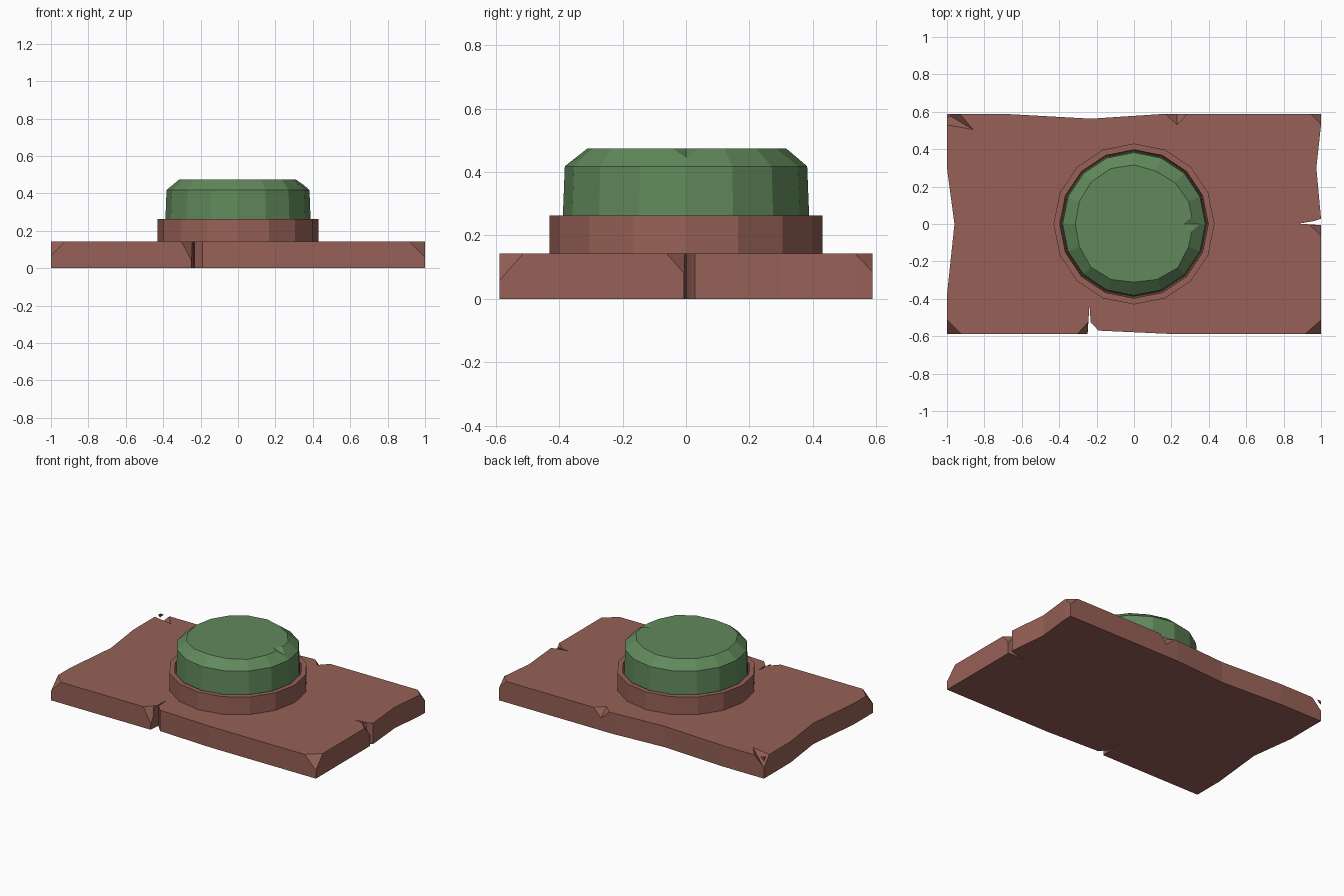
import bpy, bmesh
from math import sin, cos, pi
from mathutils import Vector

if "Cube" in bpy.data.objects:
    bpy.data.objects.remove(bpy.data.objects["Cube"])


def make_object(name, bm):
    bmesh.ops.recalc_face_normals(bm, faces=bm.faces)
    me = bpy.data.meshes.new(name)
    bm.to_mesh(me)
    bm.free()
    ob = bpy.data.objects.new(name, me)
    bpy.context.collection.objects.link(ob)
    return ob


def paint(ob, mat):
    ob.data.materials.clear()
    ob.data.materials.append(mat)
    for p in ob.data.polygons:
        p.material_index = 0


def chip(ob, a, b, c, d, groove, grow=1.5):
    """Cut a tetrahedron away. groove: V chip along edge c-d; otherwise d is the
    removed corner and a, b, c span a flat facet."""
    pts = [Vector(p) for p in (a, b, c, d)]
    mid = (pts[2] + pts[3]) / 2 if groove else (pts[0] + pts[1] + pts[2]) / 3
    bm = bmesh.new()
    vs = [bm.verts.new(mid + (p - mid) * grow) for p in pts]
    for i in range(4):
        bm.faces.new([v for j, v in enumerate(vs) if j != i])
    cutter = make_object("chip_cutter", bm)
    cutter.hide_render = True
    mod = ob.modifiers.new("chip", 'BOOLEAN')
    mod.operation, mod.solver, mod.object = 'DIFFERENCE', 'EXACT', cutter
    bpy.context.view_layer.objects.active = ob
    bpy.ops.object.modifier_apply(modifier=mod.name)
    bpy.data.objects.remove(cutter)


def lathe(name, profile, sides=16, closed=False, wobble=None):
    """Revolve (radius, z) points; closed makes a tube, otherwise the ends are capped."""
    bm = bmesh.new()
    rings = []
    for k, (r, z) in enumerate(profile):
        ring = []
        for i in range(sides):
            f = r + (wobble[i] if wobble and k == len(profile) - 1 else 0)
            t = 2 * pi * i / sides
            ring.append(bm.verts.new((f * cos(t), f * sin(t), z)))
        rings.append(ring)
    pairs = list(zip(rings, rings[1:]))
    if closed:
        pairs.append((rings[-1], rings[0]))
    else:
        bm.faces.new(rings[0])
        bm.faces.new(rings[-1])
    for lo, hi in pairs:
        for i in range(sides):
            j = (i + 1) % sides
            bm.faces.new((lo[i], lo[j], hi[j], hi[i]))
    return make_object(name, bm)


brown = bpy.data.materials.new("brown_stone")
brown.diffuse_color = (0.31, 0.12, 0.095, 1)
brown.use_nodes = True
brown.node_tree.nodes["Principled BSDF"].inputs["Base Color"].default_value = brown.diffuse_color
green = bpy.data.materials.new("green_button")
green.diffuse_color = (0.12, 0.25, 0.105, 1)
green.use_nodes = True
green.node_tree.nodes["Principled BSDF"].inputs["Base Color"].default_value = green.diffuse_color

# Worn slab with cracks in its outline
T = 0.143
Y = 0.588
outline = [(-1, -Y), (-0.248, -Y), (-0.238, -0.43), (-0.232, -0.525), (-0.19, -0.57),
           (0.2, -Y), (1, -Y), (1, -0.006), (0.88, 0.002), (0.965, 0.016), (1, 0.028),
           (0.975, 0.3), (1, 0.53), (1, Y), (0.15, Y), (-0.23, 0.563), (-0.68, Y),
           (-1, Y), (-1, 0.3), (-0.96, 0), (-1, -0.38)]
bm = bmesh.new()
base = bm.faces.new([bm.verts.new((x, y, 0)) for x, y in outline])
top = bmesh.ops.extrude_face_region(bm, geom=[base])
bmesh.ops.translate(bm, vec=(0, 0, T),
                    verts=[v for v in top["geom"] if isinstance(v, bmesh.types.BMVert)])
slab = make_object("slab", bm)

# Flat chips on the slab corners and crack lips
for x, y, z, dx, dy, grow in [(-1, -Y, 0.065, 0.075, 0.075, 1.5),
                              (1, -Y, 0.058, -0.085, 0.075, 1.5),
                              (1, Y, 0.085, -0.055, -0.055, 1.5),
                              (-0.248, -Y, 0.04, -0.055, 0.06, 1.1),
                              (1, -0.006, 0.08, -0.06, -0.055, 1.1)]:
    chip(slab, (x + dx, y, T), (x, y + dy, T), (x, y, z), (x, y, T), False, grow)

# V-shaped chips on the back edge and back left corner
chip(slab, (0.17, Y, T), (0.285, Y, T), (0.23, 0.53, T), (0.23, Y, 0.085), True)
chip(slab, (-0.93, Y, T), (-1, 0.53, T), (-0.86, 0.505, T), (-1, Y, 0.075), True)
paint(slab, brown)

# Collar around the button
collar = lathe("collar", [(0.43, 0.13), (0.43, 0.263), (0.397, 0.263), (0.39, 0.13)],
               closed=True)
paint(collar, brown)

# Button with a tapered side, chamfered rim and one chip
wobble = [0, 0, -0.005, -0.01, 0, 0.005, 0.005, 0, -0.002, 0, 0.01, 0.005, -0.005, 0.005, 0.015, 0]
button = lathe("button", [(0.388, 0.135), (0.388, 0.265), (0.382, 0.418), (0.316, 0.474)],
               wobble=wobble)
chip(button, (0.315, 0.045, 0.474), (0.315, -0.05, 0.474),
     (0.265, 0, 0.474), (0.35, 0, 0.445), True)
paint(button, green)
